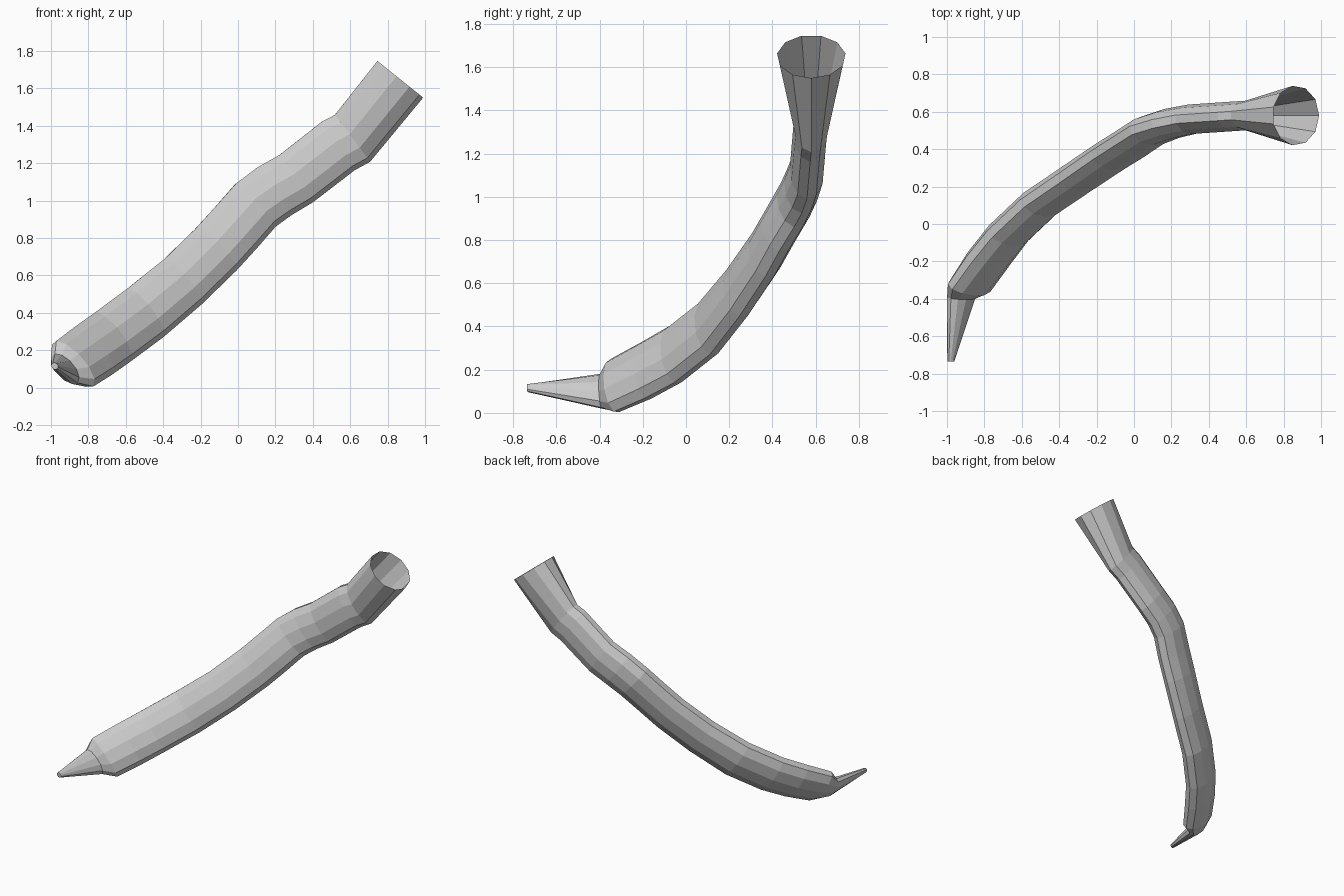
import bpy, bmesh
from math import cos, sin, pi, radians
from mathutils import Vector

if "Cube" in bpy.data.objects:
    bpy.data.objects.remove(bpy.data.objects["Cube"])

SIDES = 11

# centre x, y, z, wide half-axis, narrow half-axis, wide-axis angle in the front view
RINGS = [
    (-0.98, -0.735, 0.115, 0.020, 0.017, -45),   # tip
    (-0.925, -0.395, 0.10, 0.100, 0.050, -48),   # cone base
    (-0.88, -0.335, 0.125, 0.160, 0.075, -48),   # blunt shoulder
    (-0.78, -0.19, 0.195, 0.165, 0.085, -50),
    (-0.675, -0.055, 0.27, 0.165, 0.085, -52),
    (-0.50, 0.11, 0.40, 0.165, 0.085, -52),
    (-0.30, 0.245, 0.565, 0.160, 0.085, -49),
    (-0.12, 0.365, 0.74, 0.160, 0.085, -45),
    (-0.015, 0.43, 0.855, 0.160, 0.085, -43),
    (0.09, 0.50, 0.975, 0.160, 0.085, -46),
    (0.19, 0.535, 1.05, 0.160, 0.083, -53),
    (0.31, 0.56, 1.12, 0.158, 0.080, -55),
    (0.535, 0.575, 1.295, 0.160, 0.080, -56),
    (0.61, 0.58, 1.335, 0.160, 0.080, -53),      # neck
    (0.865, 0.58, 1.65, 0.160, 0.160, -38.7),    # open rim
]


def ring_points(i):
    """Elliptical ring facing along the path."""
    x, y, z, a, b, ang = RINGS[i]
    lo, hi = max(i - 1, 0), min(i + 1, len(RINGS) - 1)
    t = (Vector(RINGS[hi][:3]) - Vector(RINGS[lo][:3])).normalized()
    m = Vector((cos(radians(ang)), 0, sin(radians(ang))))
    if i == len(RINGS) - 1:
        t = Vector((-m.z, 0, m.x))
    n = t.cross(m).normalized()
    return [Vector((x, y, z)) + m * a * cos(2 * pi * k / SIDES) + n * b * sin(2 * pi * k / SIDES)
            for k in range(SIDES)]


def loft(name, first, last, cap_start=False):
    bm = bmesh.new()
    loops = [[bm.verts.new(p) for p in ring_points(i)] for i in range(first, last + 1)]
    for r, s in zip(loops, loops[1:]):
        for k in range(SIDES):
            j = (k + 1) % SIDES
            bm.faces.new((r[k], r[j], s[j], s[k]))
    if cap_start:
        bm.faces.new(loops[0][::-1])
    me = bpy.data.meshes.new(name)
    bm.to_mesh(me)
    bm.free()
    ob = bpy.data.objects.new(name, me)
    bpy.context.collection.objects.link(ob)
    return ob


# pointed spout, curved flattened tube, open flared mouth
loft("pointed_tip", 0, 1, cap_start=True)
loft("curved_tube", 1, 13)
loft("flared_mouth", 13, 14)
